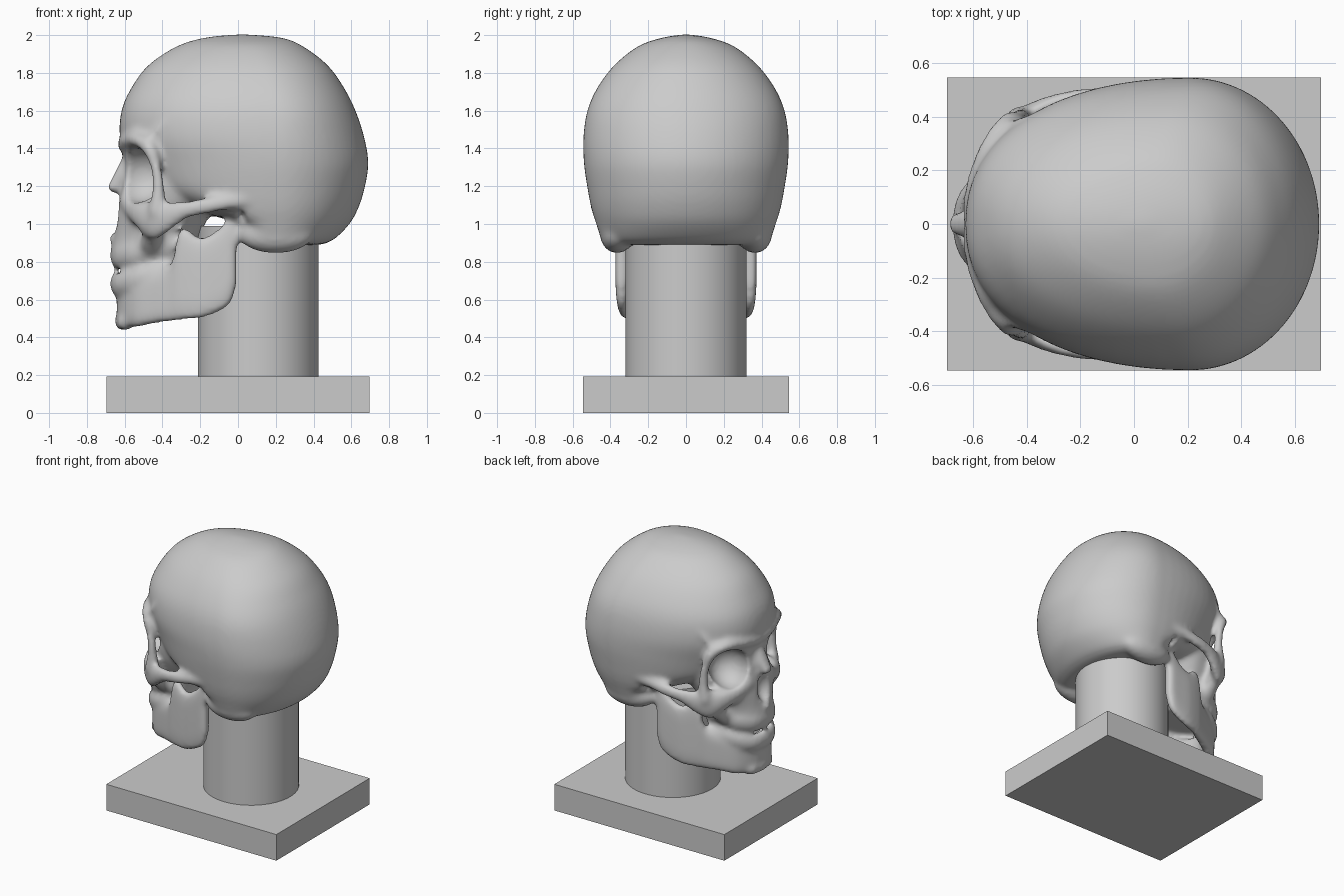
import bpy, bmesh, math
from mathutils import Vector


def smooth_path(pts, steps):
    """Catmull-Rom interpolation of tuples of any length."""
    pts = [tuple(p) for p in pts]
    ext = [pts[0]] + pts + [pts[-1]]
    out = []
    for i in range(1, len(ext) - 2):
        for s in range(steps):
            t = s / steps
            out.append([0.5 * (2 * b + (c - a) * t + (2 * a - 5 * b + 4 * c - d) * t * t
                               + (3 * b - a - 3 * c + d) * t ** 3)
                        for a, b, c, d in zip(*ext[i - 1:i + 3])])
    out.append(list(pts[-1]))
    return out


def spow(v, n):
    return math.copysign(abs(v) ** (2 / n), v)


class Shape:
    """Collects closed ring lofts as plain vertex and face lists."""

    def __init__(self):
        self.verts, self.faces = [], []

    def rings(self, rings):
        n, o = len(rings[0]), len(self.verts)
        for r in rings:
            self.verts.extend(tuple(p) for p in r)
        for j in range(len(rings) - 1):
            a, b = o + j * n, o + (j + 1) * n
            for i in range(n):
                k = (i + 1) % n
                self.faces.append((a + i, a + k, b + k, b + i))
        self.faces.append(tuple(range(o + n - 1, o - 1, -1)))
        self.faces.append(tuple(range(len(self.verts) - n, len(self.verts))))

    def slices(self, rows):
        """Horizontal slices: z, front x, back x, half width, x of widest point, squareness."""
        rings = []
        for z, xf, xb, w, xm, n in smooth_path(rows, 6):
            ring = []
            for i in range(64):
                a = 2 * math.pi * i / 64
                c, s = math.cos(a), math.sin(a)
                k, d = (n, xm - xf) if c < 0 else (2.0, xb - xm)
                ring.append((xm + spow(c, k) * d, w * spow(s, k), z))
            rings.append(ring)
        self.rings(rings)

    def ball(self, x, y, z, rx, ry, rz, seg=12, yaw=0):
        cy, sy = math.cos(yaw), math.sin(yaw)
        rings = []
        for j in range(seg // 2 + 1):
            lat = math.pi * (0.02 + 0.96 * j / (seg // 2)) - math.pi / 2
            ring = []
            for i in range(seg):
                a = 2 * math.pi * i / seg
                px = rx * math.cos(lat) * math.cos(a)
                py = ry * math.cos(lat) * math.sin(a)
                ring.append((x + px * cy - py * sy, y + px * sy + py * cy,
                             z + rz * math.sin(lat)))
            rings.append(ring)
        self.rings(rings)

    def strand(self, pts):
        """Mirrored bony ridge: a chain of ellipsoids (x, y, z, rx, ry, rz)."""
        for p in smooth_path(pts, 5):
            for s in (1, -1):
                self.ball(p[0], s * p[1], *p[2:])

    def build(self, name):
        me = bpy.data.meshes.new(name)
        me.from_pydata(self.verts, [], self.faces)
        ob = bpy.data.objects.new(name, me)
        bpy.context.collection.objects.link(ob)
        return ob


def apply_mod(ob, kind, **props):
    m = ob.modifiers.new(kind, kind)
    for k, v in props.items():
        setattr(m, k, v)
    bpy.context.view_layer.objects.active = ob
    bpy.ops.object.modifier_apply(modifier=m.name)


sk = Shape()
# braincase
sk.slices([
    (0.89, 0.05, 0.44, 0.40, 0.22, 4), (0.92, 0.03, 0.51, 0.445, 0.22, 4),
    (1.00, 0.00, 0.59, 0.475, 0.22, 3.5), (1.08, -0.25, 0.635, 0.50, 0.22, 2.6),
    (1.18, -0.48, 0.668, 0.52, 0.22, 2.2), (1.32, -0.58, 0.69, 0.54, 0.22, 2.1),
    (1.46, -0.625, 0.668, 0.543, 0.21, 2.2), (1.60, -0.617, 0.622, 0.522, 0.20, 2.25),
    (1.72, -0.565, 0.562, 0.47, 0.17, 2.2), (1.84, -0.475, 0.475, 0.38, 0.13, 2.1),
    (1.94, -0.325, 0.345, 0.255, 0.08, 2), (1.985, -0.18, 0.235, 0.13, 0.05, 2),
    (2.003, -0.02, 0.06, 0.02, 0.03, 2)])
# mid face and upper jaw
sk.slices([
    (0.775, -0.66, -0.25, 0.21, -0.35, 2.2), (0.85, -0.67, -0.25, 0.235, -0.35, 2.2),
    (0.95, -0.655, -0.20, 0.25, -0.35, 2.2), (1.05, -0.645, -0.15, 0.30, -0.33, 2.1),
    (1.15, -0.63, -0.10, 0.34, -0.30, 2.1), (1.30, -0.60, 0.0, 0.36, -0.28, 2.1),
    (1.42, -0.62, 0.0, 0.36, -0.28, 2.2)])
# brow and outer eye rim
sk.strand([
    (-0.60, 0.03, 1.42, .042, .04, .04), (-0.585, 0.14, 1.435, .045, .04, .04),
    (-0.54, 0.27, 1.45, .045, .04, .04), (-0.475, 0.37, 1.41, .04, .04, .04),
    (-0.435, 0.395, 1.30, .03, .032, .04), (-0.42, 0.40, 1.18, .035, .035, .04),
    (-0.43, 0.39, 1.07, .05, .05, .05)])
# cheekbone and arch
sk.strand([
    (-0.595, 0.11, 1.12, .035, .04, .05), (-0.56, 0.20, 1.07, .035, .04, .05),
    (-0.515, 0.29, 1.045, .045, .045, .07), (-0.45, 0.36, 1.02, .05, .05, .105),
    (-0.37, 0.42, 1.04, .04, .035, .08), (-0.28, 0.455, 1.075, .04, .033, .05),
    (-0.17, 0.475, 1.095, .04, .033, .045), (-0.05, 0.475, 1.115, .04, .033, .04),
    (0.06, 0.47, 1.13, .04, .035, .04)])
# cheek buttress down to the upper jaw
sk.strand([(-0.45, 0.33, 0.98, .05, .05, .06), (-0.46, 0.24, 0.90, .06, .04, .06)])
# temporal line
sk.strand([
    (-0.47, 0.36, 1.43, .02, .03, .02), (-0.39, 0.38, 1.54, .02, .03, .02),
    (-0.24, 0.43, 1.60, .02, .02, .02)])
# upper and lower tooth rows
for z, lift, h in ((0.835, 0.05, .068), (0.685, 0.07, .062)):
    sk.strand([
        (-0.645, 0.0, z, .034, .034, h), (-0.622, 0.10, z, .034, .034, h),
        (-0.53, 0.185, z + lift * .4, .034, .034, h),
        (-0.38, 0.225, z + lift, .034, .034, h * .85)])
# nasal bones and nasal spine
sk.strand([(-0.585, 0.0, 1.33, .035, .05, .04), (-0.62, 0.0, 1.26, .035, .055, .04),
           (-0.665, 0.0, 1.19, .03, .045, .025)])
sk.ball(-0.66, 0, 0.925, .025, .03, .03)
# mastoid bumps
for s in (1, -1):
    sk.ball(0.20, s * 0.365, 0.945, .20, .09, .10, 24)

# lower jaw: swept tall section (x, y, bottom z, top z, thickness)
half = [(-0.60, 0.0, 0.45, 0.72, .085), (-0.585, 0.08, 0.45, 0.72, .085),
        (-0.53, 0.165, 0.455, 0.73, .08), (-0.43, 0.225, 0.475, 0.75, .075),
        (-0.345, 0.27, 0.485, 0.80, .07), (-0.30, 0.295, 0.49, 0.98, .07),
        (-0.20, 0.325, 0.50, 0.93, .07), (-0.11, 0.335, 0.53, 0.97, .07),
        (-0.04, 0.34, 0.58, 1.05, .07), (-0.008, 0.342, 0.68, 1.07, .06)]
path = smooth_path([(x, -y, b, t, w) for x, y, b, t, w in half[:0:-1]] + half, 6)
jaw = []
for i, (x, y, zb, zt, th) in enumerate(path):
    a, b = path[max(i - 1, 0)], path[min(i + 1, len(path) - 1)]
    nrm = Vector((b[1] - a[1], a[0] - b[0], 0)).normalized()
    ring = []
    for k in range(28):
        ang = 2 * math.pi * k / 28
        mid = Vector((x, y, (zb + zt) / 2 + spow(math.sin(ang), 4) * (zt - zb) / 2))
        ring.append(mid + nrm * spow(math.cos(ang), 3) * th / 2)
    jaw.append(ring)
sk.rings(jaw)
# chin
sk.strand([(-0.615, 0.0, 0.485, .04, .05, .05), (-0.595, 0.09, 0.48, .045, .05, .045)])

skull = sk.build("skull")
apply_mod(skull, 'REMESH', mode='VOXEL', voxel_size=0.018)

# eye sockets, ear notches, jaw notches and nose opening
cut = Shape()
for s in (1, -1):
    cut.ball(-0.525, s * 0.235, 1.255, .16, .135, .145, 32, yaw=-s * 0.35)
    cut.ball(0.015, s * 0.46, 1.02, .03, .07, .055, 16)
    cut.ball(-0.195, s * 0.37, 0.955, .06, .03, .05, 16)
cut.ball(-0.67, 0, 1.06, .085, .072, .11, 24)
cutter = cut.build("opening_cutter")
cutter.hide_render = True
apply_mod(skull, 'BOOLEAN', operation='DIFFERENCE', object=cutter, solver='EXACT')
bpy.data.objects.remove(cutter)
apply_mod(skull, 'REMESH', mode='VOXEL', voxel_size=0.015)
apply_mod(skull, 'SMOOTH', factor=0.5, iterations=5)
skull.data.polygons.foreach_set("use_smooth", [True] * len(skull.data.polygons))

# neck post
bpy.ops.mesh.primitive_cylinder_add(vertices=64, radius=0.32, depth=0.82, location=(0.107, 0, 0.58))
bpy.context.object.name = "neck_post"
bpy.ops.object.shade_smooth_by_angle()

# base plate
bpy.ops.mesh.primitive_cube_add(size=1, location=(0, 0, 0.0965))
base = bpy.context.object
base.name = "base_plate"
base.scale = (1.39, 1.09, 0.193)
